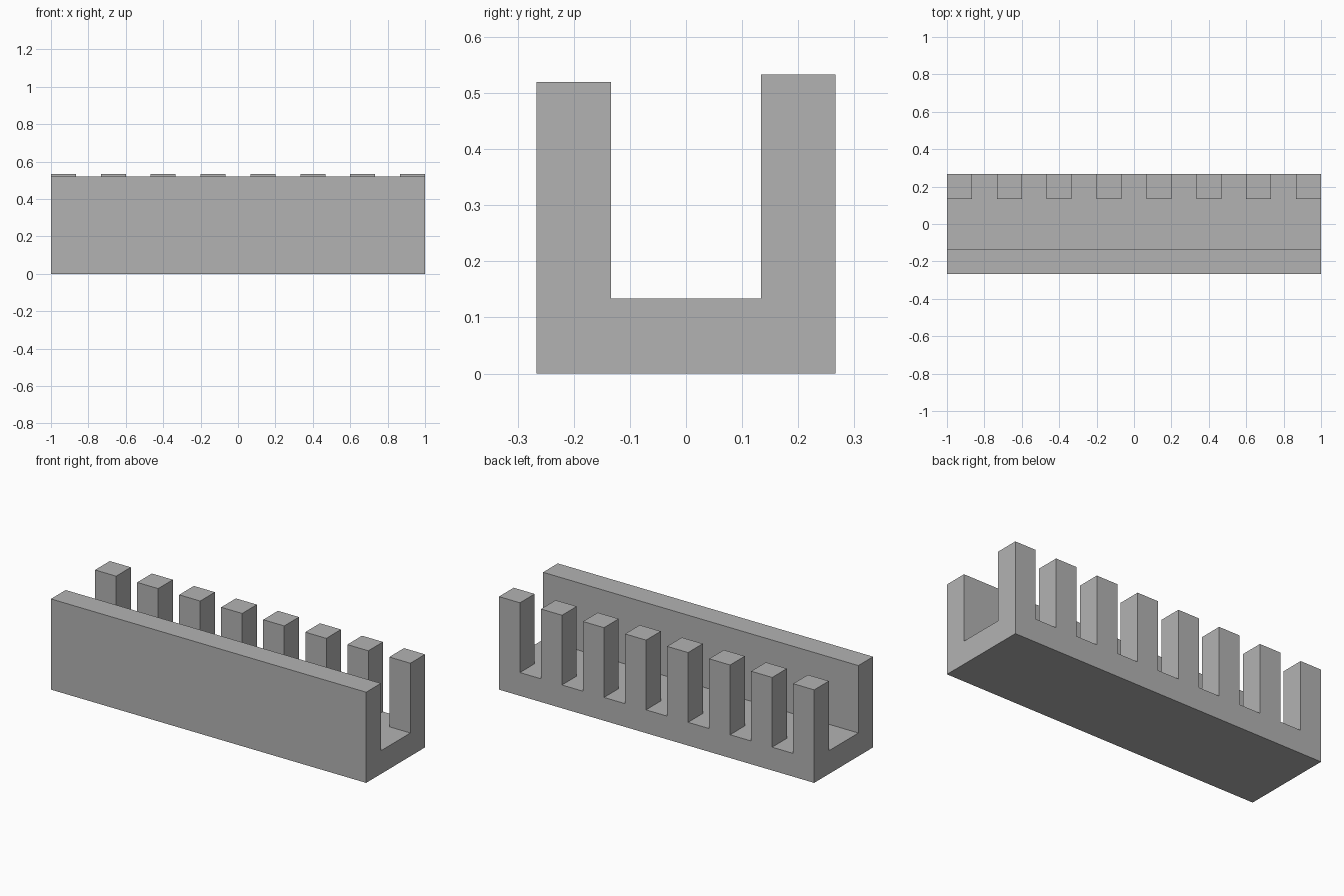
import bpy, bmesh
from mathutils import Vector

if "Cube" in bpy.data.objects:
    bpy.data.objects.remove(bpy.data.objects["Cube"])

U = 2 / 15            # one module: tooth width, gap width and floor thickness
FRONT_TOP, BACK_TOP = 0.52, 4 * U

grey = bpy.data.materials.new("mid grey")
grey.diffuse_color = (0.45, 0.45, 0.45, 1)
grey.use_nodes = True
grey.node_tree.nodes["Principled BSDF"].inputs["Base Color"].default_value = grey.diffuse_color

bm = bmesh.new()

# floor slab, divided into 15 columns and 3 rows (front wall, channel, back teeth)
xs = [-1 + i * U for i in range(16)]
ys = [-2 * U, -U, U, 2 * U]
grid = [[bm.verts.new((x, y, 0)) for y in ys] for x in xs]
cells = {(i, j): bm.faces.new((grid[i][j], grid[i + 1][j], grid[i + 1][j + 1], grid[i][j + 1]))
         for i in range(15) for j in range(3)}


def raise_faces(faces, height):
    """Extrude a joined patch of faces straight up."""
    geom = bmesh.ops.extrude_face_region(bm, geom=faces)["geom"]
    bmesh.ops.translate(bm, vec=Vector((0, 0, height)),
                        verts=[g for g in geom if isinstance(g, bmesh.types.BMVert)])
    return [g for g in geom if isinstance(g, bmesh.types.BMFace)]


bottom = list(cells.values())
top = raise_faces(bottom, U)
if not any(f.is_valid for f in bottom):
    bottom = []

# solid front wall
front = [f for f in top if f.calc_center_median().y < -U]
raise_faces(front, FRONT_TOP - U)
bmesh.ops.delete(bm, geom=[f for f in front if f.is_valid], context='FACES_ONLY')

# row of eight back teeth on every other column
for f in [f for f in top if f.is_valid and f.calc_center_median().y > U]:
    if round((f.calc_center_median().x + 1) / U - 0.5) % 2 == 0:
        raise_faces([f], BACK_TOP - U)
        if f.is_valid:
            bmesh.ops.delete(bm, geom=[f], context='FACES_ONLY')

# close the underside if open, then merge coplanar faces
bmesh.ops.holes_fill(bm, edges=[e for e in bm.edges if e.is_boundary], sides=0)
bmesh.ops.recalc_face_normals(bm, faces=bm.faces)
bmesh.ops.dissolve_limit(bm, angle_limit=0.01, verts=bm.verts, edges=bm.edges)
bmesh.ops.recalc_face_normals(bm, faces=bm.faces)

mesh = bpy.data.meshes.new("comb_channel")
bm.to_mesh(mesh)
bm.free()
mesh.materials.append(grey)
bpy.context.collection.objects.link(bpy.data.objects.new("comb_channel", mesh))
